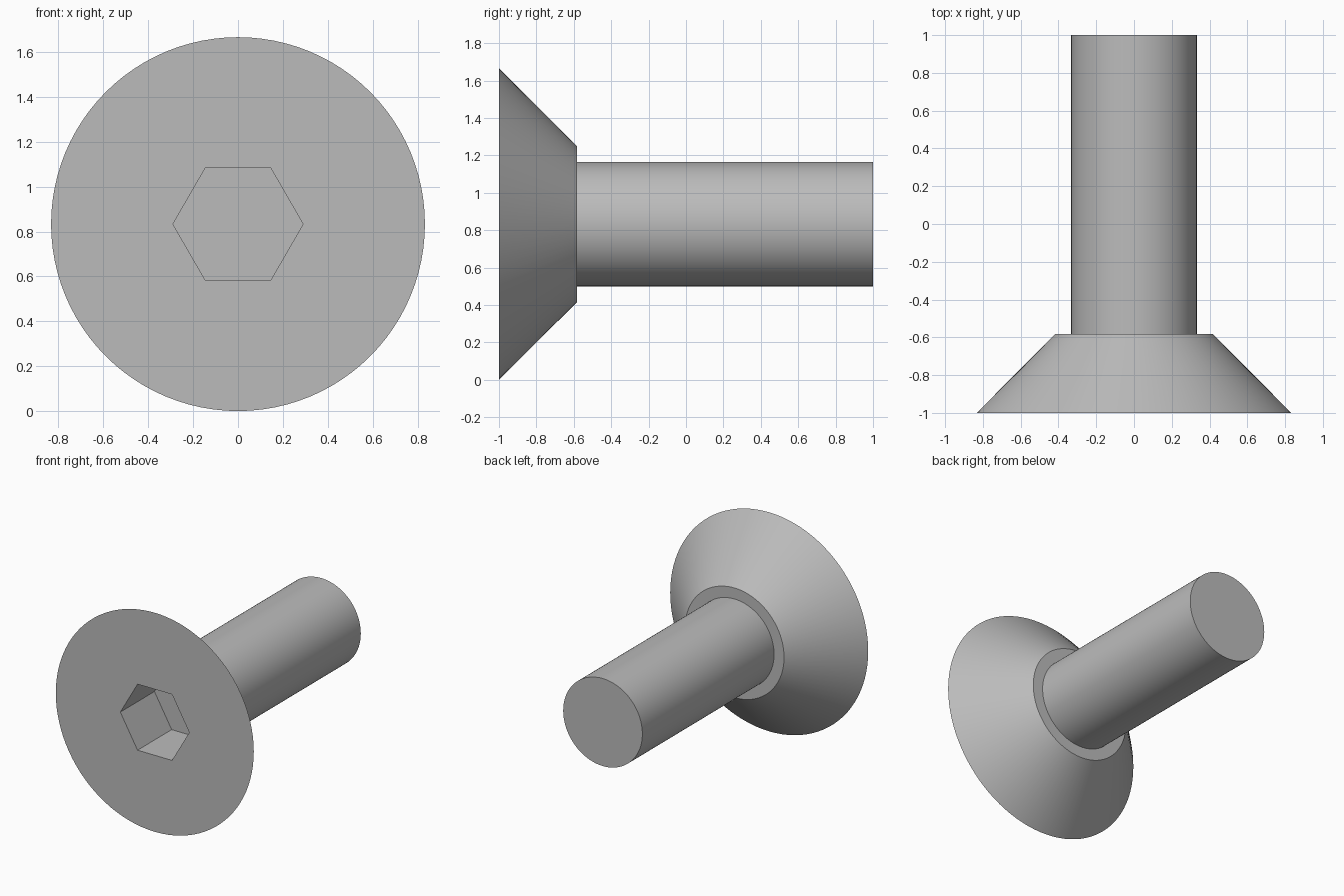
import bpy, bmesh, math

AXIS_Z = 0.833      # height of the screw axis
SEGMENTS = 96
FRONT, NECK, TIP = -1.0, -0.583, 1.0
HEAD_R, NECK_R, SHANK_R = 0.833, 0.417, 0.333
HEX_R, SOCKET_DEPTH = 0.29, 0.41

cube = bpy.data.objects.get("Cube")
if cube:
    bpy.data.objects.remove(cube, do_unlink=True)

steel = bpy.data.materials.new("grey steel")
steel.use_nodes = True
colour = (0.5, 0.5, 0.5, 1)
steel.diffuse_color = colour
steel.node_tree.nodes["Principled BSDF"].inputs["Base Color"].default_value = colour


def ring(bm, radius, y, sides=SEGMENTS):
    """Closed loop of edges around the screw axis."""
    verts = []
    for i in range(sides):
        a = math.tau * i / sides
        verts.append(bm.verts.new((radius * math.cos(a), y, AXIS_Z + radius * math.sin(a))))
    edges = [bm.edges.new((verts[i - 1], verts[i])) for i in range(sides)]
    return verts, edges


def wall(bm, a, b):
    """Quads joining two rings with equal side counts."""
    a, b = a[0], b[0]
    for i in range(len(a)):
        bm.faces.new((a[i - 1], a[i], b[i], b[i - 1]))


def finish(bm, name):
    bmesh.ops.recalc_face_normals(bm, faces=bm.faces[:])
    mesh = bpy.data.meshes.new(name)
    bm.to_mesh(mesh)
    bm.free()
    mesh.materials.append(steel)
    obj = bpy.data.objects.new(name, mesh)
    bpy.context.collection.objects.link(obj)
    bpy.ops.object.select_all(action="DESELECT")
    obj.select_set(True)
    bpy.context.view_layer.objects.active = obj
    bpy.ops.object.shade_smooth_by_angle(angle=math.radians(30))


# Countersunk head: cone, rear shoulder, front face with a hexagonal socket
bm = bmesh.new()
rim = ring(bm, HEAD_R, FRONT)
neck = ring(bm, NECK_R, NECK)
root = ring(bm, SHANK_R, NECK)
mouth = ring(bm, HEX_R, FRONT, 6)
floor = ring(bm, HEX_R, FRONT + SOCKET_DEPTH, 6)
bmesh.ops.triangle_fill(bm, edges=rim[1] + mouth[1], use_beauty=True, normal=(0, -1, 0))
wall(bm, rim, neck)
wall(bm, neck, root)
wall(bm, mouth, floor)
bm.faces.new(floor[0])
finish(bm, "countersunk_head")

# Plain cylindrical shank, open where it meets the head
bm = bmesh.new()
base = ring(bm, SHANK_R, NECK)
tip = ring(bm, SHANK_R, TIP)
wall(bm, base, tip)
bm.faces.new(tip[0])
finish(bm, "shank")
